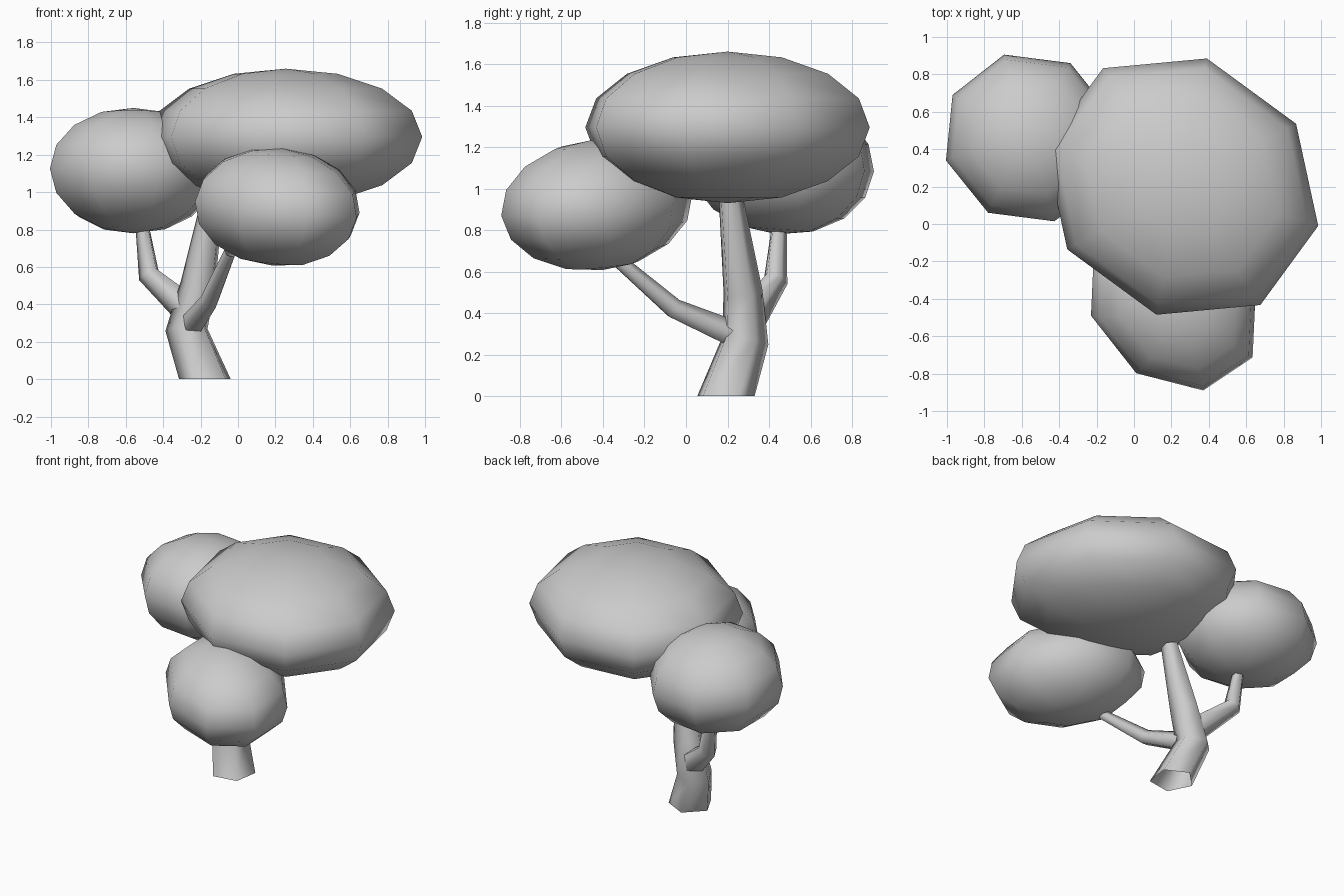
import bpy
import bmesh
from math import cos, sin, tau, radians
from mathutils import Matrix, Vector

SIDES = 5
UP = Vector((0, 0, 1))

cube = bpy.data.objects.get("Cube")
if cube:
    bpy.data.objects.remove(cube, do_unlink=True)

# One plain grey for the whole tree
grey = bpy.data.materials.new("plain_grey")
grey.use_nodes = True
colour = (0.6, 0.6, 0.6, 1)
grey.diffuse_color = colour
grey.node_tree.nodes["Principled BSDF"].inputs["Base Color"].default_value = colour


def finish(name, bm):
    bmesh.ops.recalc_face_normals(bm, faces=bm.faces)
    for face in bm.faces:
        face.smooth = True
    mesh = bpy.data.meshes.new(name)
    bm.to_mesh(mesh)
    bm.free()
    mesh.materials.append(grey)
    obj = bpy.data.objects.new(name, mesh)
    bpy.context.collection.objects.link(obj)
    return obj


def canopy(name, centre, a, b, c):
    """Eight-sided ball stretched along three half-axes."""
    bm = bmesh.new()
    bmesh.ops.create_uvsphere(bm, u_segments=8, v_segments=8, radius=1)
    shape = Matrix((a, b, c)).transposed().to_4x4()
    bm.transform(Matrix.Translation(centre) @ shape)
    return finish(name, bm)


def limb(name, path, radii, turn=radians(-45)):
    """Open tapering five-sided tube that follows a path."""
    bm = bmesh.new()
    points = [Vector(p) for p in path]
    rings = []
    for i, (point, radius) in enumerate(zip(points, radii)):
        before, after = points[max(i - 1, 0)], points[min(i + 1, len(points) - 1)]
        along = UP if point.z == 0 else after - before
        tilt = UP.rotation_difference(along)
        ring = []
        for k in range(SIDES):
            angle = turn + tau * k / SIDES
            offset = Vector((cos(angle), sin(angle), 0)) * radius
            ring.append(bm.verts.new(point + tilt @ offset))
        rings.append(ring)
    for low, high in zip(rings, rings[1:]):
        for k in range(SIDES):
            n = (k + 1) % SIDES
            bm.faces.new((low[k], low[n], high[n], high[k]))
    return finish(name, bm)


# Leaf masses
canopy("top_canopy", (0.255, 0.2, 1.295),
       (0.73, -0.21, 0), (0.135, 0.685, 0), (0, 0, 0.365))
canopy("back_canopy", (-0.56, 0.46, 1.115),
       (0.41, -0.23, 0.015), (0.22, 0.4, -0.03), (0, 0.02, 0.335))
canopy("front_canopy", (0.21, -0.43, 0.92),
       (0.44, 0.06, -0.03), (-0.16, 0.46, 0.05), (0.03, -0.03, 0.312))

# Trunk and branches
limb("trunk",
     [(-0.17, 0.185, 0), (-0.27, 0.28, 0.27), (-0.21, 0.27, 0.5), (-0.13, 0.21, 0.98)],
     [0.147, 0.12, 0.1, 0.06])
limb("back_branch",
     [(-0.25, 0.29, 0.36), (-0.475, 0.43, 0.56), (-0.515, 0.45, 0.85)],
     [0.09, 0.062, 0.036])
limb("front_branch",
     [(-0.25, 0.24, 0.29), (-0.15, -0.06, 0.42), (-0.04, -0.36, 0.68)],
     [0.07, 0.052, 0.035])
